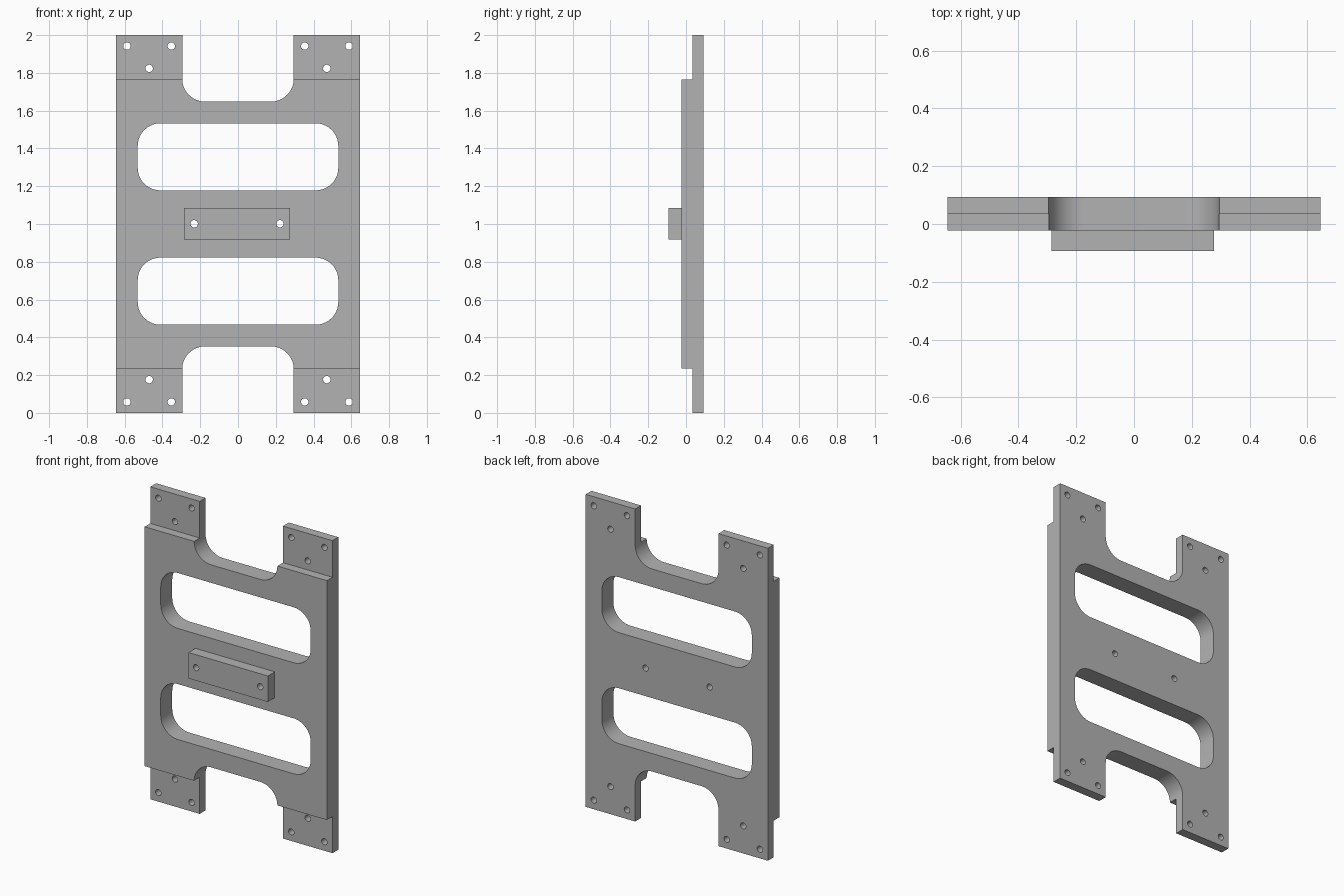
import bpy
import bmesh
from math import cos, sin, pi

if "Cube" in bpy.data.objects:
    bpy.data.objects.remove(bpy.data.objects["Cube"])

MID = 1.0                                  # height of the mirror line
BACK, STEP, FACE, BAR_FACE = 0.093, 0.034, -0.023, -0.093

grey = bpy.data.materials.new("Plain grey")
grey.use_nodes = True
colour = (0.45, 0.45, 0.45, 1)
grey.diffuse_color = colour
grey.node_tree.nodes["Principled BSDF"].inputs["Base Color"].default_value = colour


def rounded(x0, x1, z0, z1, r=0, steps=10):
    """Outline of a rectangle with rounded corners."""
    if r == 0:
        return [(x0, z0), (x1, z0), (x1, z1), (x0, z1)]
    points = []
    corners = [(x1 - r, z1 - r), (x0 + r, z1 - r), (x0 + r, z0 + r), (x1 - r, z0 + r)]
    for i, (cx, cz) in enumerate(corners):
        for k in range(steps + 1):
            a = (i + k / steps) * pi / 2
            points.append((cx + r * cos(a), cz + r * sin(a)))
    return points


def circle(x, z, r=0.0195, n=24):
    return [(x + r * cos(2 * pi * k / n), z + r * sin(2 * pi * k / n)) for k in range(n)]


def prism(name, outline, y0, y1):
    """Extrude an x-z outline from y0 to y1."""
    bm = bmesh.new()
    face = bm.faces.new([bm.verts.new((x, y0, z)) for x, z in outline])
    new = bmesh.ops.extrude_face_region(bm, geom=[face])["geom"]
    moved = [v for v in new if isinstance(v, bmesh.types.BMVert)]
    bmesh.ops.translate(bm, verts=moved, vec=(0, y1 - y0, 0))
    bmesh.ops.recalc_face_normals(bm, faces=bm.faces)
    mesh = bpy.data.meshes.new(name)
    bm.to_mesh(mesh)
    bm.free()
    mesh.materials.append(grey)
    obj = bpy.data.objects.new(name, mesh)
    bpy.context.collection.objects.link(obj)
    return obj


def cut(target, outline, y0=-0.3, y1=0.3):
    """Subtract a prism and remove the cutter."""
    cutter = prism("cutter", outline, y0, y1)
    cutter.hide_render = True
    mod = target.modifiers.new("Cut", "BOOLEAN")
    mod.operation, mod.solver, mod.object = "DIFFERENCE", "EXACT", cutter
    bpy.context.view_layer.objects.active = target
    bpy.ops.object.modifier_apply(modifier=mod.name)
    bpy.data.objects.remove(cutter)


def smooth(obj):
    bpy.ops.object.select_all(action="DESELECT")
    obj.select_set(True)
    bpy.context.view_layer.objects.active = obj
    bpy.ops.object.shade_smooth_by_angle(angle=pi / 6)


# Main plate with stepped lugs, end notches and long slots, same at both ends
plate = prism("plate", rounded(-0.645, 0.645, 0, 2), FACE, BACK)
for s in (-1, 1):
    def span(a, b):
        return sorted((MID + s * a, MID + s * b))
    cut(plate, rounded(-0.8, 0.8, *span(0.766, 1.2)), -0.3, STEP)
    cut(plate, rounded(-0.295, 0.295, *span(0.648, 1.3), 0.12))
    cut(plate, rounded(-0.531, 0.531, *span(0.178, 0.533), 0.12))
    # Three screw holes in each lug
    for side in (-1, 1):
        for x, h in ((0.588, 0.942), (0.353, 0.942), (0.47, 0.824)):
            cut(plate, circle(side * x, MID + s * h))

# Raised bar on the front, drilled right through the plate
bar = prism("raised_bar", rounded(-0.286, 0.276, 0.918, 1.084), BAR_FACE, FACE)
for x in (-0.232, 0.222):
    for part in (plate, bar):
        cut(part, circle(x, MID + 0.001))

for part in (plate, bar):
    smooth(part)
